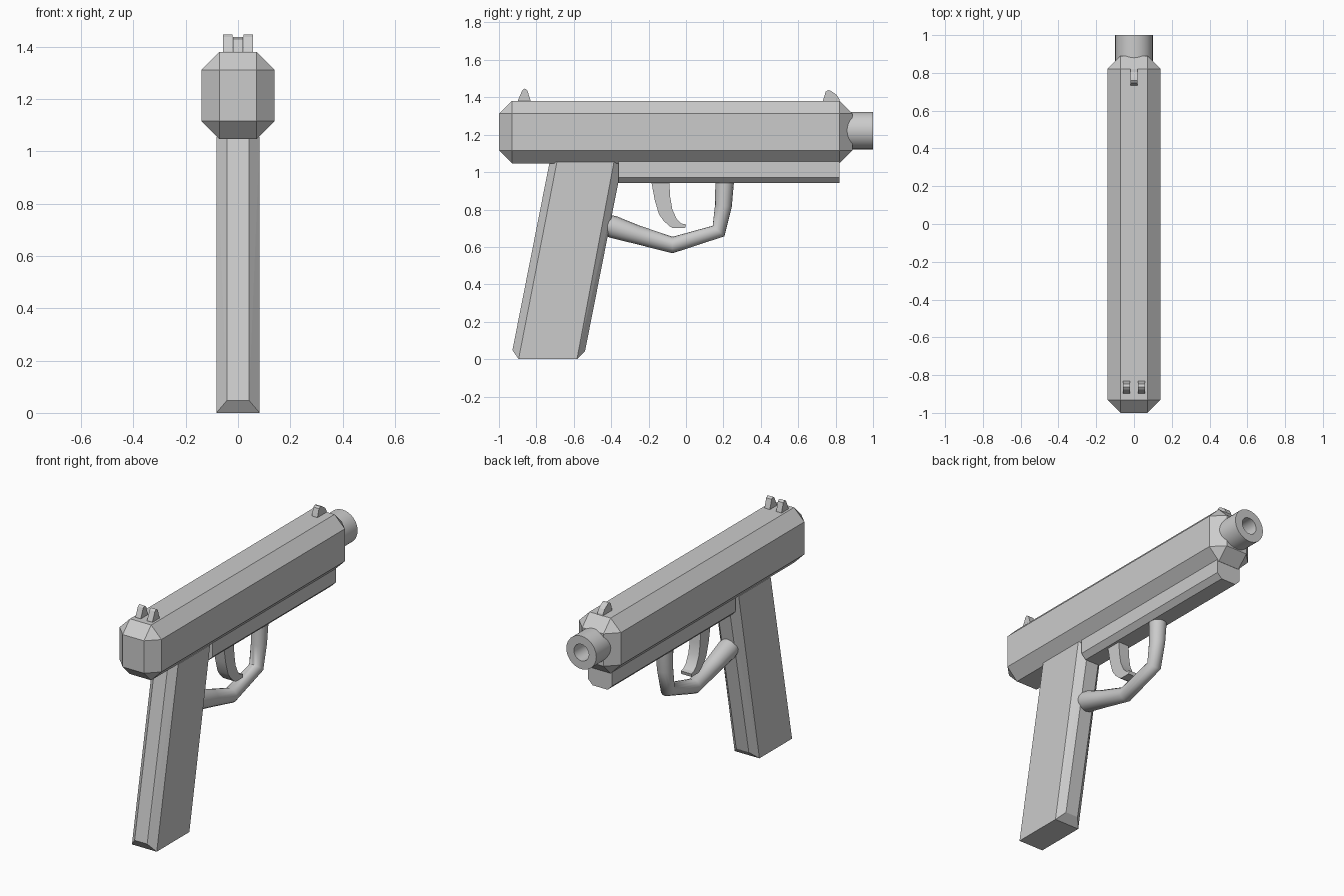
import bpy, bmesh, math
from mathutils import Vector

if "Cube" in bpy.data.objects:
    bpy.data.objects.remove(bpy.data.objects["Cube"])


def make_object(name, bm):
    bmesh.ops.recalc_face_normals(bm, faces=bm.faces)
    mesh = bpy.data.meshes.new(name)
    bm.to_mesh(mesh)
    bm.free()
    obj = bpy.data.objects.new(name, mesh)
    bpy.context.collection.objects.link(obj)
    return obj


def smooth(obj, angle):
    bpy.ops.object.select_all(action='DESELECT')
    obj.select_set(True)
    bpy.context.view_layer.objects.active = obj
    bpy.ops.object.shade_smooth_by_angle(angle=math.radians(angle))


def extrude_side(name, profile, x0, x1):
    """Extrude a (y, z) profile along x."""
    bm = bmesh.new()
    face = bm.faces.new([bm.verts.new((x0, y, z)) for y, z in profile])
    ext = bmesh.ops.extrude_face_region(bm, geom=[face])
    verts = [v for v in ext['geom'] if isinstance(v, bmesh.types.BMVert)]
    bmesh.ops.translate(bm, verts=verts, vec=(x1 - x0, 0, 0))
    return make_object(name, bm)


def hull(name, points):
    """Flat-sided convex block, mirrored in x."""
    bm = bmesh.new()
    for x, y, z in points:
        for s in (-1, 1):
            bm.verts.new((s * x, y, z))
    bmesh.ops.convex_hull(bm, input=bm.verts)
    bmesh.ops.dissolve_limit(bm, angle_limit=0.01, verts=bm.verts, edges=bm.edges)
    return make_object(name, bm)


# Slide: box with every edge chamfered
bm = bmesh.new()
bmesh.ops.create_cube(bm, size=1)
bmesh.ops.scale(bm, verts=bm.verts, vec=(0.28, 1.89, 0.334))
bmesh.ops.translate(bm, verts=bm.verts, vec=(0, -0.055, 1.214))
bmesh.ops.bevel(bm, geom=bm.edges[:], offset=0.069, offset_type='OFFSET',
                segments=1, affect='EDGES')
make_object("slide", bm)

# Barrel: hollow tube, spun round the y axis
bm = bmesh.new()
cz, r_out, r_in = 1.222, 0.1, 0.05
loop = [bm.verts.new((0, y, cz + r)) for y, r in
        ((0.8, r_in), (0.8, r_out), (1.0, r_out), (1.0, r_in))]
edges = [bm.edges.new((loop[i], loop[(i + 1) % 4])) for i in range(4)]
bmesh.ops.spin(bm, geom=loop + edges, cent=(0, 0, cz), axis=(0, 1, 0),
               angle=2 * math.pi, steps=32, use_duplicate=False)
bmesh.ops.remove_doubles(bm, verts=bm.verts, dist=1e-4)
smooth(make_object("barrel", bm), 30)

# Frame rail under the slide, with chamfered lower edges
hull("frame_rail", [(0.08, y, z) for y in (-0.36, 0.82) for z in (0.972, 1.08)]
     + [(0.05, y, 0.942) for y in (-0.36, 0.82)])

# Slanted grip with chamfered corners
hull("grip", [
    (0.083, -0.895, 0), (0.083, -0.583, 0),
    (0.042, -0.928, 0.048), (0.042, -0.54, 0.042),
    (0.083, -0.69, 1.055), (0.083, -0.385, 1.055),
    (0.042, -0.729, 1.055), (0.042, -0.34, 1.055)])

# Curved trigger
trigger = [(-0.19, 0.97), (-0.18, 0.92), (-0.167, 0.85), (-0.145, 0.775),
           (-0.12, 0.74), (-0.09, 0.712), (-0.07, 0.7), (-0.005, 0.7), (0, 0.72),
           (-0.025, 0.725), (-0.05, 0.75), (-0.073, 0.8), (-0.085, 0.87), (-0.09, 0.97)]
smooth(extrude_side("trigger", trigger, -0.035, 0.035), 30)

# Trigger guard: bent tube of varying thickness
path = [(0.207, 0.955, 0.05), (0.2, 0.82, 0.045), (0.174, 0.685, 0.042),
        (-0.072, 0.61, 0.044), (-0.26, 0.665, 0.05), (-0.39, 0.707, 0.06),
        (-0.43, 0.72, 0.055)]
curve = bpy.data.curves.new("guard_path", 'CURVE')
curve.dimensions = '3D'
curve.bevel_depth = 1.0
curve.bevel_resolution = 6
curve.use_fill_caps = True
spline = curve.splines.new('POLY')
spline.points.add(len(path) - 1)
for p, (y, z, r) in zip(spline.points, path):
    p.co = (0, y, z, 1)
    p.radius = r
guard = bpy.data.objects.new("trigger_guard", curve)
bpy.context.collection.objects.link(guard)
bpy.ops.object.select_all(action='DESELECT')
guard.select_set(True)
bpy.context.view_layer.objects.active = guard
bpy.ops.object.convert(target='MESH')
smooth(bpy.context.view_layer.objects.active, 60)

# Rear sight posts and front sight blade
rear = [(-0.9, 1.36), (-0.898, 1.385), (-0.875, 1.438), (-0.862, 1.447),
        (-0.848, 1.437), (-0.832, 1.385), (-0.83, 1.36)]
for side, s in (("left", -1), ("right", 1)):
    extrude_side("rear_sight_" + side, rear, s * 0.021, s * 0.057)
front = [(0.73, 1.36), (0.733, 1.385), (0.747, 1.43), (0.76, 1.438), (0.775, 1.434),
         (0.805, 1.413), (0.82, 1.39), (0.825, 1.36)]
extrude_side("front_sight", front, -0.019, 0.019)
